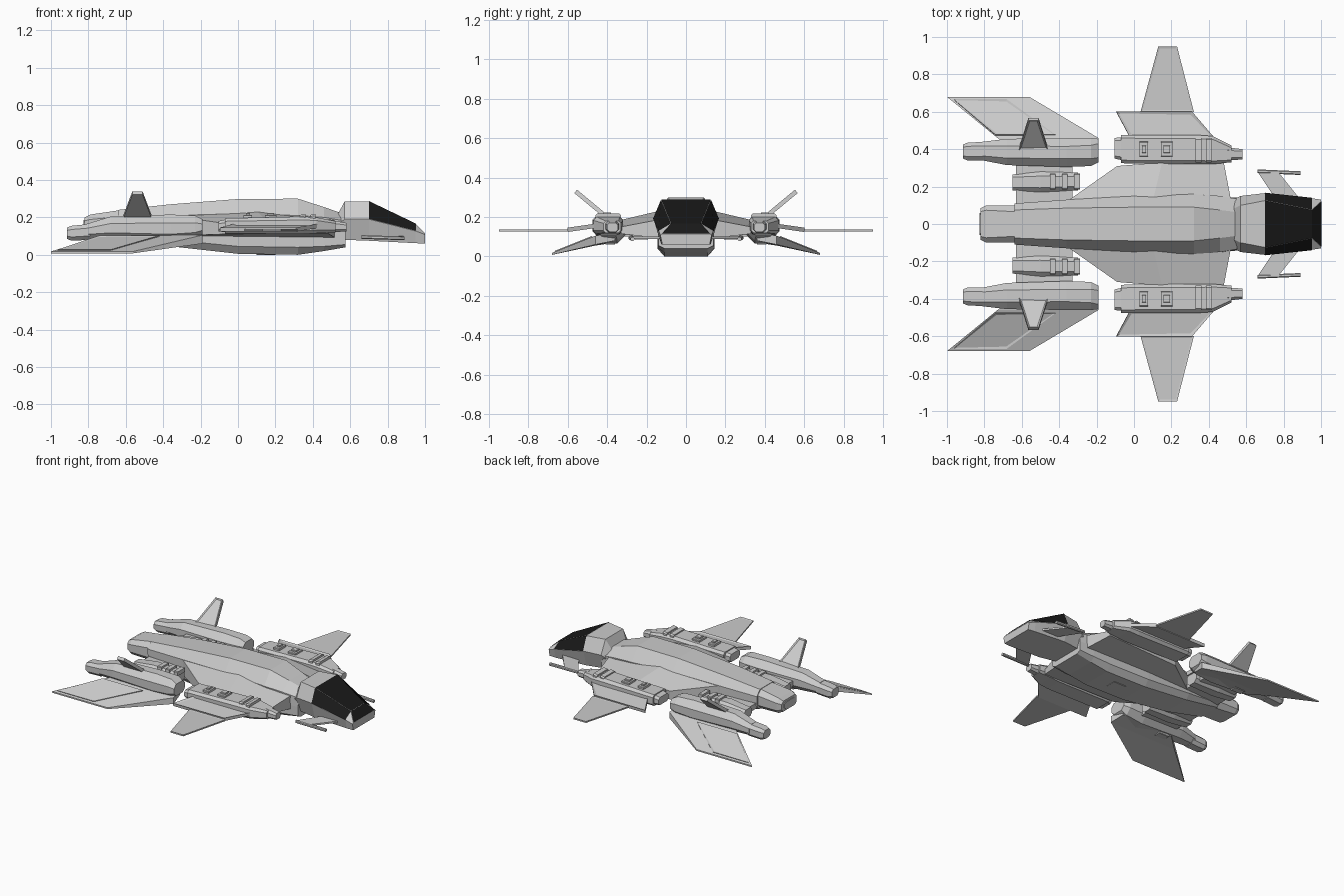
import bpy, bmesh
from mathutils import Vector

black = bpy.data.materials.new("canopy_black")
black.diffuse_color = (0.01, 0.01, 0.01, 1)


def finish(name, bm, mirror=False, mat=None):
    bmesh.ops.recalc_face_normals(bm, faces=bm.faces)
    me = bpy.data.meshes.new(name)
    bm.to_mesh(me)
    bm.free()
    ob = bpy.data.objects.new(name, me)
    bpy.context.collection.objects.link(ob)
    if mirror:
        m = ob.modifiers.new("mirror", 'MIRROR')
        m.use_axis = (False, True, False)
    if mat:
        me.materials.append(mat)
    return ob


def loft(name, rings, mirror=False):
    """Skin a row of equal-length closed rings and cap both ends."""
    bm = bmesh.new()
    vs = [[bm.verts.new(p) for p in r] for r in rings]
    n = len(rings[0])
    for a, b in zip(vs, vs[1:]):
        for i in range(n):
            j = (i + 1) % n
            bm.faces.new((a[i], a[j], b[j], b[i]))
    bm.faces.new(vs[0])
    bm.faces.new(vs[-1])
    return finish(name, bm, mirror)


def sym_loft(name, stations):
    """Stations are (x, [(half_width, z), ...]) mirrored into full rings."""
    return loft(name, [[(x, y, z) for y, z in h] + [(x, -y, z) for y, z in reversed(h)]
                       for x, h in stations])


def pod(name, stations, c=0.25, mirror=True):
    """Chamfered box loft; stations are (x, y0, y1, z0, z1)."""
    rings = []
    for x, y0, y1, z0, z1 in stations:
        k = c * min(y1 - y0, z1 - z0)
        rings.append([(x, y0 + k, z0), (x, y1 - k, z0), (x, y1, z0 + k), (x, y1, z1 - k),
                      (x, y1 - k, z1), (x, y0 + k, z1), (x, y0, z1 - k), (x, y0, z0 + k)])
    return loft(name, rings, mirror)


def plate(name, pts, t, rim=0.0):
    """Flat panel with thickness and an optional recessed centre on its top."""
    bm = bmesh.new()
    pts = [Vector(p) for p in pts]
    nrm = (pts[1] - pts[0]).cross(pts[2] - pts[0]).normalized()
    if nrm.z < 0:
        nrm.negate()
    top = [bm.verts.new(p + nrm * t / 2) for p in pts]
    low = [bm.verts.new(p - nrm * t / 2) for p in pts]
    face = bm.faces.new(top)
    bm.faces.new(low)
    for i in range(len(pts)):
        j = (i + 1) % len(pts)
        bm.faces.new((top[i], top[j], low[j], low[i]))
    bmesh.ops.recalc_face_normals(bm, faces=bm.faces)
    if rim:
        bmesh.ops.inset_region(bm, faces=[face], thickness=rim, depth=-t * 0.3)
    return finish(name, bm, True)


def pane(name, quad, inset, outward, mirror=False):
    """Black glass sitting just above a canopy facet."""
    bm = bmesh.new()
    q = [Vector(p) for p in quad]
    nrm = (q[2] - q[0]).cross(q[3] - q[1]).normalized()
    if nrm.dot(Vector(outward)) < 0:
        nrm.negate()
    f = bm.faces.new([bm.verts.new(p + nrm * 0.003) for p in q])
    rim = bmesh.ops.inset_region(bm, faces=[f], thickness=inset)["faces"]
    bmesh.ops.delete(bm, geom=rim, context='FACES')
    finish(name, bm, mirror, black)


# Central hull
sym_loft("hull", [
    (-0.64, [(0.08, 0.10), (0.10, 0.12), (0.11, 0.16), (0.11, 0.20), (0.075, 0.24)]),
    (-0.36, [(0.10, 0.045), (0.13, 0.08), (0.13, 0.13), (0.13, 0.21), (0.085, 0.27)]),
    (0.00, [(0.11, 0.005), (0.145, 0.045), (0.145, 0.12), (0.15, 0.22), (0.09, 0.298)]),
    (0.32, [(0.11, 0.0), (0.145, 0.04), (0.145, 0.12), (0.16, 0.21), (0.09, 0.30)]),
    (0.46, [(0.11, 0.02), (0.145, 0.045), (0.145, 0.12), (0.15, 0.20), (0.075, 0.255)]),
    (0.575, [(0.11, 0.04), (0.14, 0.055), (0.14, 0.12), (0.13, 0.18), (0.06, 0.215)])])
# Rear engine
pod("rear_engine", [(-0.82, -0.085, 0.085, 0.125, 0.20), (-0.79, -0.10, 0.10, 0.11, 0.215),
                    (-0.62, -0.10, 0.10, 0.10, 0.24)], 0.25, False)
pod("rear_nozzle", [(-0.815, -0.06, 0.06, 0.14, 0.185), (-0.825, -0.06, 0.06, 0.14, 0.185)], 0.2, False)
# Belly hatch
pod("belly_hatch", [(0.10, -0.04, 0.04, -0.0, 0.03), (0.20, -0.04, 0.04, -0.0, 0.03)], 0.1, False)

# Cockpit and glass
sym_loft("cockpit", [
    (0.53, [(0.09, 0.085), (0.13, 0.16), (0.08, 0.21)]),
    (0.57, [(0.11, 0.08), (0.15, 0.19), (0.10, 0.285)]),
    (0.70, [(0.13, 0.075), (0.165, 0.19), (0.125, 0.285)]),
    (0.95, [(0.125, 0.062), (0.138, 0.127), (0.075, 0.165)]),
    (1.00, [(0.12, 0.06), (0.13, 0.108), (0.12, 0.115)])])
pane("windscreen", [(0.70, -0.125, 0.285), (0.70, 0.125, 0.285),
                    (0.95, 0.075, 0.165), (0.95, -0.075, 0.165)], 0.011, (1, 0, 1))
pane("nose_glass", [(0.95, -0.075, 0.165), (0.95, 0.075, 0.165),
                    (1.0, 0.12, 0.115), (1.0, -0.12, 0.115)], 0.009, (1, 0, 1))
pane("side_glass", [(0.70, 0.125, 0.285), (0.70, 0.165, 0.19),
                    (0.95, 0.138, 0.127), (0.95, 0.075, 0.165)], 0.008, (0, 1, 1), True)

# Canards with tip rails
plate("canard", [(0.76, 0.13, 0.095), (0.89, 0.13, 0.095), (0.77, 0.28, 0.095), (0.66, 0.28, 0.095)], 0.012)
pod("canard_rail", [(0.66, 0.272, 0.292, 0.085, 0.105), (0.89, 0.262, 0.282, 0.078, 0.098)])

# Shoulder fairing between hull and forward pods
loft("shoulder", [
    [(-0.36, 0.12, 0.10), (0.52, 0.12, 0.09), (0.52, 0.12, 0.19), (0.10, 0.12, 0.235), (-0.36, 0.12, 0.21)],
    [(-0.09, 0.31, 0.11), (0.48, 0.33, 0.115), (0.48, 0.33, 0.15), (0.15, 0.33, 0.185), (-0.09, 0.31, 0.17)]], True)

# Forward pods
pod("forward_pod", [(-0.07, 0.325, 0.475, 0.115, 0.195), (0.35, 0.32, 0.475, 0.11, 0.205),
                    (0.42, 0.32, 0.47, 0.115, 0.20), (0.52, 0.33, 0.42, 0.12, 0.18)], 0.2)
pod("forward_pod_tip", [(0.50, 0.34, 0.41, 0.12, 0.185), (0.58, 0.345, 0.40, 0.125, 0.17)])
pod("forward_pod_tail", [(-0.105, 0.35, 0.46, 0.125, 0.18), (-0.06, 0.34, 0.465, 0.12, 0.19)])
for i, x in enumerate((0.33, 0.385)):
    pod("forward_rib_%d" % i, [(x, 0.33, 0.46, 0.18, 0.213), (x + 0.03, 0.33, 0.46, 0.18, 0.218)])
for i, (x, w) in enumerate(((0.03, 0.045), (0.145, 0.06))):
    pod("forward_hatch_%d" % i, [(x, 0.36, 0.44, 0.18, 0.213), (x + w, 0.36, 0.44, 0.18, 0.213)], 0.1)
    pod("forward_hatch_cap_%d" % i, [(x + 0.012, 0.38, 0.42, 0.2, 0.224),
                                     (x + w - 0.012, 0.38, 0.42, 0.2, 0.224)], 0.1)

# Side wings
plate("wing_inner", [(-0.02, 0.46, 0.155), (0.43, 0.46, 0.155), (0.31, 0.60, 0.135), (-0.095, 0.60, 0.135)], 0.022, 0.018)
plate("wing_outer", [(0.035, 0.60, 0.132), (0.32, 0.60, 0.132), (0.23, 0.95, 0.132), (0.13, 0.95, 0.132)], 0.010, 0.014)

# Rear pods
pod("rear_pod", [(-0.81, 0.34, 0.44, 0.085, 0.165), (-0.68, 0.315, 0.455, 0.08, 0.205),
                 (-0.36, 0.305, 0.46, 0.065, 0.215), (-0.23, 0.31, 0.46, 0.08, 0.21),
                 (-0.19, 0.33, 0.455, 0.105, 0.19)], 0.3)
pod("rear_pod_exhaust", [(-0.915, 0.35, 0.425, 0.085, 0.145), (-0.89, 0.34, 0.435, 0.075, 0.155),
                         (-0.79, 0.34, 0.44, 0.08, 0.165)])
pod("rear_pod_hatch", [(-0.60, 0.36, 0.41, 0.06, 0.09), (-0.52, 0.36, 0.41, 0.06, 0.09)], 0.1)

# Inner nacelles linking rear pods to the hull
pod("inner_nacelle", [(-0.65, 0.18, 0.265, 0.10, 0.16), (-0.50, 0.17, 0.28, 0.085, 0.18),
                      (-0.30, 0.18, 0.275, 0.085, 0.175)])
pod("nacelle_strut", [(-0.63, 0.08, 0.33, 0.11, 0.15), (-0.33, 0.08, 0.33, 0.10, 0.155)])
for i, x in enumerate((-0.45, -0.385, -0.32)):
    pod("nacelle_vent_%d" % i, [(x, 0.185, 0.27, 0.16, 0.19), (x + 0.03, 0.185, 0.27, 0.16, 0.19)], 0.15)

# Swept rear wings
loft("rear_wing", [
    [(-0.62, 0.36, 0.07), (-0.21, 0.36, 0.08), (-0.21, 0.36, 0.12), (-0.62, 0.36, 0.12)],
    [(-0.73, 0.46, 0.055), (-0.19, 0.46, 0.06), (-0.19, 0.46, 0.105), (-0.73, 0.46, 0.10)],
    [(-1.0, 0.68, 0.008), (-0.56, 0.68, 0.008), (-0.56, 0.68, 0.018), (-1.0, 0.68, 0.018)]], True)
plate("rear_wing_panel", [(-0.74, 0.475, 0.098), (-0.42, 0.475, 0.098),
                          (-0.68, 0.665, 0.022), (-0.965, 0.665, 0.022)], 0.012, 0.012)

# Canted tail fins
plate("tail_fin", [(-0.62, 0.385, 0.185), (-0.455, 0.385, 0.185),
                   (-0.51, 0.56, 0.33), (-0.565, 0.56, 0.33)], 0.022, 0.012)
